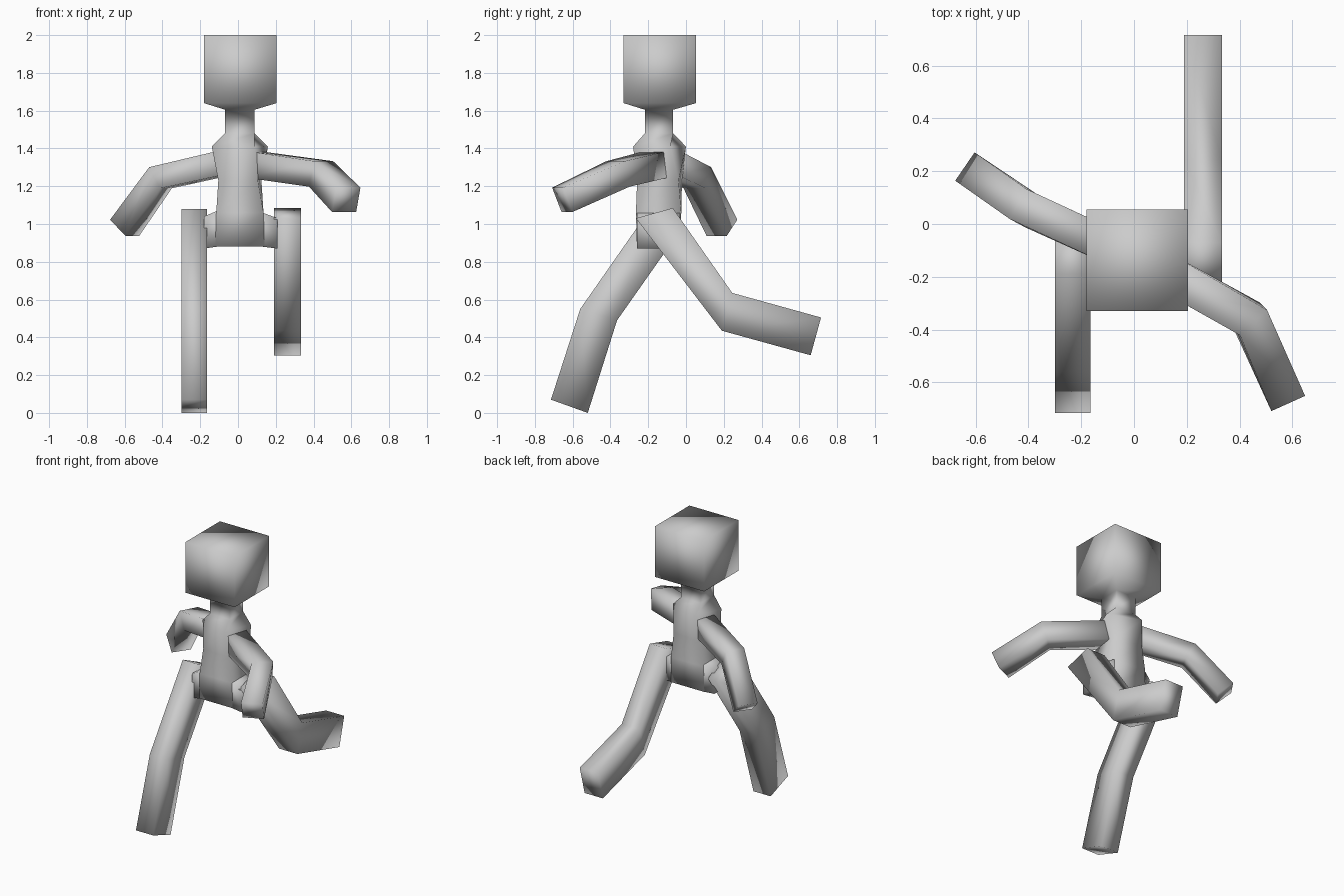
import bpy, bmesh, math
from mathutils import Vector

if "Cube" in bpy.data.objects:
    bpy.data.objects.remove(bpy.data.objects["Cube"])


def loft(name, rings):
    """Skin a list of four-point rings into a closed, smooth-shaded solid."""
    bm = bmesh.new()
    loops = [[bm.verts.new(p) for p in ring] for ring in rings]
    for a, b in zip(loops, loops[1:]):
        for i in range(4):
            j = (i + 1) % 4
            bm.faces.new((a[i], a[j], b[j], b[i]))
    bm.faces.new(loops[0])
    bm.faces.new(loops[-1])
    bmesh.ops.recalc_face_normals(bm, faces=bm.faces)
    for f in bm.faces:
        f.smooth = True
    mesh = bpy.data.meshes.new(name)
    bm.to_mesh(mesh)
    bm.free()
    obj = bpy.data.objects.new(name, mesh)
    bpy.context.collection.objects.link(obj)
    return obj


def flat_ring(z, cx, cy, hx, hy, turn=0):
    """Horizontal rectangle, optionally turned about z."""
    c, s = math.cos(math.radians(turn)), math.sin(math.radians(turn))
    return [(cx + x * c - y * s, cy + x * s + y * c, z)
            for x, y in ((-hx, -hy), (hx, -hy), (hx, hy), (-hx, hy))]


def leg(name, x0, x1, edges):
    """Leg from side-view edge pairs (y, z), given width x0..x1."""
    loft(name, [[(x0, *a), (x1, *a), (x1, *b), (x0, *b)] for a, b in edges])


def arm(name, points, half):
    """Square tube along a path, with rings set across the bends."""
    pts = [Vector(p) for p in points]
    rings = []
    for i, p in enumerate(pts):
        before = (p - pts[i - 1]).normalized() if i else Vector()
        after = (pts[i + 1] - p).normalized() if i < len(pts) - 1 else Vector()
        d = (before + after).normalized()
        side = d.cross(Vector((0, 0, 1))).normalized()
        up = side.cross(d)
        rings.append([p + side * half * a + up * half * b
                      for a, b in ((-1, -1), (1, -1), (1, 1), (-1, 1))])
    loft(name, rings)


# Torso, neck and head in one continuous form; shoulders twisted
loft("torso_neck_head", [
    flat_ring(0.88, 0.01, -0.145, 0.13, 0.115),
    flat_ring(1.06, 0.01, -0.145, 0.125, 0.12),
    flat_ring(1.23, 0.01, -0.14, 0.105, 0.11, -5),
    flat_ring(1.41, 0.01, -0.14, 0.12, 0.105, -20),
    flat_ring(1.48, 0.01, -0.143, 0.078, 0.075),
    flat_ring(1.605, 0.01, -0.143, 0.078, 0.075),
    flat_ring(1.64, 0.012, -0.138, 0.192, 0.192),
    flat_ring(2.0, 0.012, -0.138, 0.192, 0.192),
])

# Hip bar joining both legs through the pelvis
loft("hips", [
    [(x, -0.26, z0), (x, y1, z0), (x, y1, z1), (x, -0.26, z1)]
    for x, y1, z0, z1 in ((-0.18, -0.06, 0.87, 1.04),
                          (-0.11, -0.03, 0.88, 1.07),
                          (0.13, -0.03, 0.88, 1.06),
                          (0.21, -0.06, 0.87, 1.03))
])

# Forward-stepping leg and trailing, bent leg
leg("forward_leg", -0.30, -0.165, [
    ((-0.19, 1.08), (-0.01, 0.995)),
    ((-0.56, 0.55), (-0.365, 0.49)),
    ((-0.715, 0.07), (-0.52, 0.0)),
])
leg("trailing_leg", 0.19, 0.333, [
    ((-0.265, 1.03), (-0.07, 1.085)),
    ((0.19, 0.435), (0.245, 0.635)),
    ((0.66, 0.305), (0.715, 0.505)),
])

# Arms swinging opposite to the legs
arm("back_arm", [(-0.06, -0.1, 1.325), (-0.41, 0.06, 1.245),
                 (-0.60, 0.19, 0.98)], 0.065)
arm("front_arm", [(0.08, -0.16, 1.315), (0.44, -0.36, 1.265),
                  (0.573, -0.655, 1.128)], 0.07)
